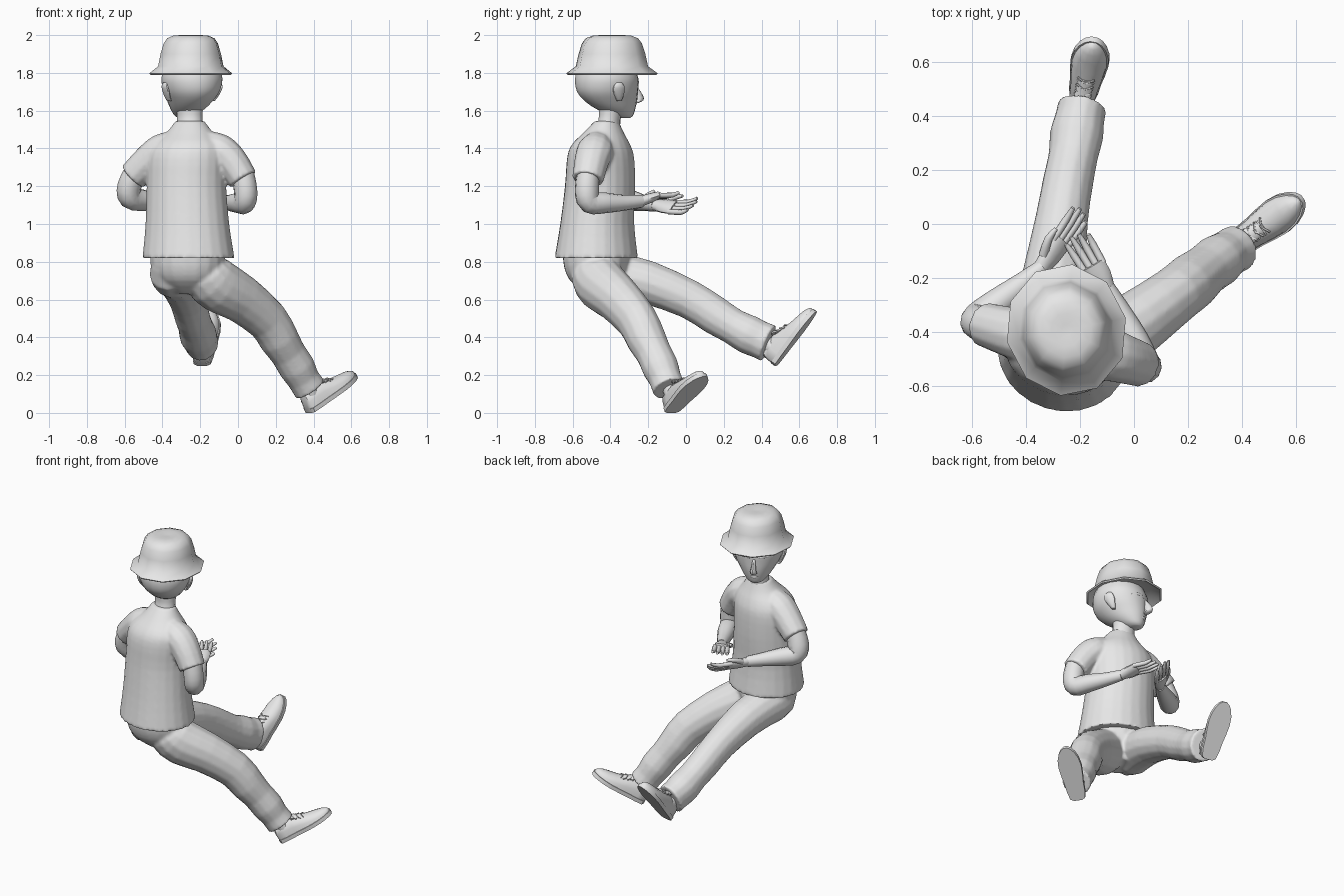
import bpy, math
from mathutils import Vector as V, Matrix

grey = bpy.data.materials.new("plain_grey")
grey.diffuse_color = (0.8, 0.8, 0.8, 1)


def shade(ob, angle):
    bpy.ops.object.select_all(action='DESELECT')
    ob.select_set(True)
    bpy.context.view_layer.objects.active = ob
    bpy.ops.object.shade_smooth_by_angle(angle=math.radians(angle))


def make(name, verts, faces, matrix=None, angle=50):
    me = bpy.data.meshes.new(name)
    me.from_pydata([matrix @ V(v) if matrix else v for v in verts], [], faces)
    me.materials.append(grey)
    ob = bpy.data.objects.new(name, me)
    bpy.context.collection.objects.link(ob)
    shade(ob, angle)
    return ob


def fuse(name, parts, voxel, rounds):
    """Join overlapping parts into one blended garment."""
    bpy.ops.object.select_all(action='DESELECT')
    for p in parts:
        p.select_set(True)
    ob = parts[0]
    bpy.context.view_layer.objects.active = ob
    bpy.ops.object.join()
    ob.name = name
    r = ob.modifiers.new("blend", 'REMESH')
    r.mode, r.voxel_size = 'VOXEL', voxel
    s = ob.modifiers.new("soften", 'SMOOTH')
    s.factor, s.iterations = 0.5, rounds
    for m in ("blend", "soften"):
        bpy.ops.object.modifier_apply(modifier=m)
    shade(ob, 55)


def skin(rings):
    """Quads between equal rings, with capped ends."""
    n, m = len(rings[0]), len(rings)
    faces = [(r * n + i, r * n + (i + 1) % n, (r + 1) * n + (i + 1) % n, (r + 1) * n + i)
             for r in range(m - 1) for i in range(n)]
    faces += [tuple(range(n))[::-1], tuple(range((m - 1) * n, m * n))]
    return [v for r in rings for v in r], faces


def smooth_path(pts, sub):
    """Catmull-Rom through (x, y, z, radius_a, radius_b)."""
    out = []
    for i in range(len(pts) - 1):
        p = [V(pts[max(0, min(len(pts) - 1, i + k))]) for k in (-1, 0, 1, 2)]
        for j in range(sub):
            t = j / sub
            out.append(0.5 * (2 * p[1] + (p[2] - p[0]) * t + (2 * p[0] - 5 * p[1] + 4 * p[2] - p[3]) * t * t
                              + (3 * p[1] - p[0] - 3 * p[2] + p[3]) * t ** 3))
    return out + [V(pts[-1])]


def tube(name, pts, n=12, sub=3, side=(1, 0, 0), axis=None, matrix=None, angle=50):
    """Elliptical tube; radius_a runs along side, radius_b across it."""
    path = smooth_path(pts, sub)
    c = [V(p[:3]) for p in path]
    rings = []
    for i, p in enumerate(path):
        t = V(axis) if axis else (c[min(i + 1, len(c) - 1)] - c[max(i - 1, 0)]).normalized()
        a = (V(side) - t * t.dot(V(side))).normalized()
        b = t.cross(a)
        rings.append([c[i] + a * p[3] * math.cos(q) + b * p[4] * math.sin(q)
                      for q in (2 * math.pi * k / n for k in range(n))])
    return make(name, *skin(rings), matrix, angle)


UP = (0, 0, 1)
turn = (math.cos(-0.28), math.sin(-0.28), 0)

# Shirt body with sleeves
body = tube("shirt", [(-.262, -.475, .82, .246, .219), (-.268, -.47, 1.0, .224, .194), (-.273, -.455, 1.2, .213, .184),
                      (-.27, -.452, 1.35, .212, .175), (-.262, -.45, 1.42, .19, .152), (-.255, -.437, 1.48, .128, .108),
                      (-.255, -.42, 1.545, .078, .062)], n=24, side=turn, axis=UP)
sleeve_l = tube("left_sleeve", [(-.31, -.43, 1.425, .07, .075), (-.4, -.415, 1.388, .098, .092),
                                (-.475, -.395, 1.33, .092, .088), (-.557, -.37, 1.25, .082, .08)], side=(0, 1, 0))
sleeve_r = tube("right_sleeve", [(-.19, -.465, 1.425, .07, .075), (-.1, -.48, 1.388, .098, .092),
                                 (-.035, -.5, 1.33, .092, .088), (.027, -.52, 1.235, .084, .08)], side=(0, 1, 0))
fuse("shirt", [body, sleeve_l, sleeve_r], .01, 4)

# Trousers: seat and two legs
seat = tube("trousers", [(-.268, -.472, .88, .2, .18), (-.268, -.472, .78, .197, .175),
                         (-.265, -.465, .7, .168, .148), (-.25, -.44, .63, .09, .09)], n=18, side=turn, axis=UP)
leg_l = tube("left_leg", [(-.36, -.5, .83, .09, .09), (-.352, -.46, .745, .118, .122), (-.328, -.36, .725, .125, .122),
                          (-.298, -.2, .69, .118, .116), (-.267, .02, .6, .098, .104), (-.243, .16, .512, .094, .102),
                          (-.225, .25, .458, .092, .096), (-.212, .33, .415, .1, .105), (-.201, .39, .388, .092, .1),
                          (-.19, .437, .368, .092, .104)], n=14, sub=2)
leg_r = tube("right_leg", [(-.2, -.5, .82, .09, .1), (-.17, -.48, .735, .132, .135), (-.1, -.44, .67, .135, .142),
                           (.02, -.36, .602, .12, .128), (.155, -.26, .49, .106, .115), (.217, -.21, .39, .106, .107),
                           (.265, -.17, .315, .095, .096), (.312, -.135, .24, .098, .098), (.346, -.11, .18, .087, .087),
                           (.38, -.09, .128, .09, .09)], n=14, sub=2, side=(.57, -.82, 0))
fuse("trousers", [seat, leg_l, leg_r], .01, 4)

# Bare arms
tube("left_arm", [(-.53, -.38, 1.3, .06, .06), (-.575, -.365, 1.2, .062, .065), (-.57, -.345, 1.14, .06, .062),
                  (-.5, -.29, 1.125, .055, .056), (-.41, -.22, 1.11, .042, .042), (-.34, -.16, 1.1, .03, .034)],
     side=(-.6, .8, 0))
tube("right_arm", [(.02, -.515, 1.29, .06, .06), (.04, -.525, 1.18, .062, .064), (.035, -.51, 1.115, .058, .06),
                   (0, -.43, 1.112, .055, .055), (-.05, -.33, 1.112, .043, .042), (-.1, -.235, 1.12, .03, .033)],
     side=(.9, .4, 0))


# Hands: palm, four curled fingers and a thumb
def hand(label, wrist, knuckle, tip, side, thumb):
    w, k, t, s = V(wrist), V(knuckle), V(tip), V(side).normalized()
    tube(label + "_palm", [(*w, .031, .028), (*w.lerp(k, .5), .046, .026), (*k, .048, .02)], n=10, side=s, sub=2)
    for i in range(4):
        o = (i - 1.5) * .025
        e = k.lerp(t, (.9, 1.0, .95, .8)[i]) + s * o * 1.2
        m = k.lerp(t, .5) + s * o * 1.1 + V((0, 0, -.01))
        b = k.lerp(w, .15) + s * o
        tube(f"{label}_finger_{i + 1}", [(*b, .014, .014), (*m, .0135, .0135), (*e, .008, .008)], n=8, sub=2, side=s)
    b = w.lerp(k, .35) + s * thumb * .03
    m, e = w.lerp(k, .8) + s * thumb * .058 + V((0, 0, .014)), w.lerp(k, 1.15) + s * thumb * .058 + V((0, 0, .024))
    tube(label + "_thumb", [(*b, .018, .018), (*m, .015, .015), (*e, .008, .008)], n=8, sub=2, side=s)


hand("left_hand", (-.345, -.165, 1.1), (-.265, -.06, 1.088), (-.19, .05, 1.11), (.6, -.45, -.65), -1)
hand("right_hand", (-.1, -.24, 1.12), (-.155, -.15, 1.152), (-.22, -.04, 1.165), (.8, .5, .1), -1)


# Shoes: sole slab, upper, tongue, laces and ankle
def shoe(label, heel, toe):
    heel, toe = V(heel), V(toe)
    f = (toe - heel).normalized()
    s = f.cross(V(UP)).normalized()
    u = s.cross(f)
    M = Matrix.Translation(heel) @ Matrix((s, f, u)).transposed().to_4x4()
    prof = [(0, .022, .07), (.012, .043, .1), (.06, .052, .105), (.12, .056, .102), (.17, .063, .087),
            (.23, .068, .068), (.28, .062, .058), (.32, .047, .05), (.345, .029, .04), (.358, .01, .03)]
    rings = [[(w * math.cos(q), y, .008 + h * max(0, math.sin(q)) ** .8)
              for q in (2 * math.pi * k / 14 for k in range(14))] for y, w, h in prof]
    make(label + "_shoe_upper", *skin(rings), M)
    edge = [(w + .003, y * 1.015 - .002) for y, w, h in prof]
    loop = edge + [(-x, y) for x, y in edge[::-1]]
    make(label + "_shoe_sole", *skin([[(x, y, z) for x, y in loop] for z in (0, .024)]), M, 40)
    tube(label + "_shoe_tongue", [(0, .2, .08, .022, .01), (0, .15, .1, .03, .012), (0, .115, .128, .032, .01)],
         n=8, sub=2, matrix=M)
    for i in range(3):
        y, z = .145 + i * .026, .111 - i * .0105
        for d, way in ((-1, "a"), (1, "b")):
            tube(f"{label}_shoe_lace_{i + 1}{way}", [(-.032, y - d * .01, z - .01, .004, .004),
                 (0, y, z + .004, .004, .004), (.032, y + d * .01, z - .01, .004, .004)],
                 n=5, sub=1, side=UP, matrix=M)
    tube(label + "_ankle", [(0, .065, .07, .042, .047), (0, .06, .12, .04, .042), (0, .04, .19, .042, .042)],
         sub=2, matrix=M)


shoe("left", (-.19, .475, .25), (-.145, .69, .535))
shoe("right", (.375, -.08, 0), (.63, .1, .195))

# Neck and head, turned towards one side
H = Matrix.Translation((-.245, -.418, 0)) @ Matrix.Rotation(math.radians(25), 4, 'Z')
tube("neck", [(-.255, -.425, 1.48, .09, .08), (-.255, -.405, 1.55, .07, .058), (-.258, -.395, 1.64, .075, .072)],
     axis=UP, side=turn)
tube("head", [(0, .1, 1.562, .03, .033), (0, .085, 1.575, .055, .062), (0, .05, 1.61, .088, .108),
              (0, .02, 1.655, .118, .146), (0, .002, 1.705, .147, .166), (0, -.002, 1.77, .162, .17),
              (0, -.005, 1.83, .145, .15)], n=20, axis=UP, matrix=H)
tube("nose", [(0, .155, 1.74, .009, .012), (0, .172, 1.71, .011, .018), (0, .188, 1.668, .018, .028),
              (0, .18, 1.648, .022, .022), (0, .158, 1.638, .01, .01)], n=8, sub=2, axis=UP, matrix=H)
tube("lips", [(-.034, .14, 1.612, .005, .005), (0, .157, 1.613, .011, .009), (.034, .14, 1.612, .005, .005)],
     n=8, sub=2, side=UP, matrix=H)
for d, label in ((-1, "left"), (1, "right")):
    tube(label + "_brow", [(d * .02, .16, 1.742, .007, .008), (d * .06, .148, 1.75, .011, .011),
                           (d * .105, .118, 1.742, .006, .006)], n=8, sub=2, side=UP, matrix=H)
    tube(label + "_ear", [(d * .125, .012, 1.65, .012, .012), (d * .138, .006, 1.672, .014, .022),
                          (d * .152, -.002, 1.705, .014, .034), (d * .16, -.005, 1.732, .012, .03),
                          (d * .158, -.002, 1.75, .006, .014)], n=10, sub=2, axis=UP, matrix=H)

# Bucket hat with faceted brim
B = Matrix.Translation((-.25, -.392, 0)) @ Matrix.Rotation(.2, 4, 'Z')
brim = [(1.828, .168), (1.789, .229), (1.797, .236), (1.835, .186), (1.9, .172), (1.955, .155), (1.983, .135),
        (1.997, .1), (2.0, .06), (1.996, .02)]
tube("bucket_hat", [(0, 0, z, r * .95, r * 1.04) for z, r in brim], n=10, sub=1, axis=UP, matrix=B, angle=60)
